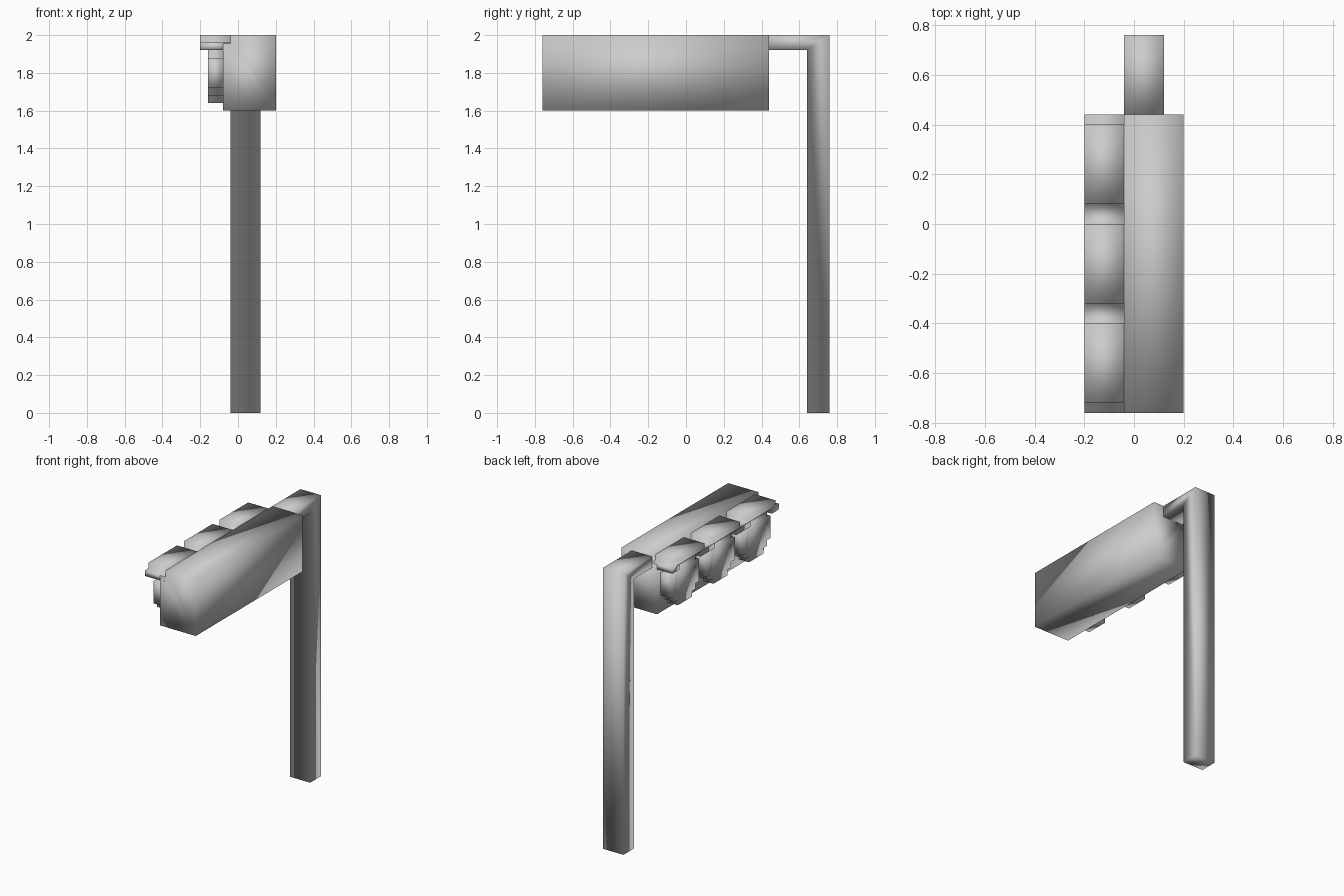
import bpy
import bmesh

cube = bpy.data.objects.get("Cube")
if cube:
    bpy.data.objects.remove(cube, do_unlink=True)

grey = bpy.data.materials.new("light_grey")
grey.use_nodes = True
colour = (0.6, 0.6, 0.6, 1)
grey.diffuse_color = colour
grey.node_tree.nodes["Principled BSDF"].inputs["Base Color"].default_value = colour


def extrude(name, profile, axis, start, end):
    """Sweep a flat outline along x (outline is y, z) or y (outline is x, z)."""
    bm = bmesh.new()
    place = (lambda a, b: (start, a, b)) if axis == "x" else (lambda a, b: (a, start, b))
    face = bm.faces.new([bm.verts.new(place(a, b)) for a, b in profile])
    swept = bmesh.ops.extrude_face_region(bm, geom=[face])
    length = end - start
    shift = (length, 0, 0) if axis == "x" else (0, length, 0)
    verts = [v for v in swept["geom"] if isinstance(v, bmesh.types.BMVert)]
    bmesh.ops.translate(bm, vec=shift, verts=verts)
    bmesh.ops.recalc_face_normals(bm, faces=bm.faces)
    for f in bm.faces:
        f.smooth = True
    mesh = bpy.data.meshes.new(name)
    bm.to_mesh(mesh)
    bm.free()
    mesh.materials.append(grey)
    obj = bpy.data.objects.new(name, mesh)
    bpy.context.collection.objects.link(obj)
    return obj


# Post with a short arm at the top
extrude("post_and_arm", [(0.64, 0), (0.76, 0), (0.76, 2), (0.44, 2),
                         (0.44, 1.92), (0.64, 1.92)], "x", -0.04, 0.12)

# Signal housing with a step along its top edge for the hoods
extrude("housing", [(-0.08, 1.6), (0.2, 1.6), (0.2, 2), (-0.04, 2),
                    (-0.04, 1.955), (-0.08, 1.955)], "y", -0.76, 0.44)

# Stepped round lamps: outline of one quarter, mirrored
quarter = [(0.16, 0.08), (0.12, 0.08), (0.12, 0.12), (0.08, 0.12), (0.08, 0.16)]
half = quarter + [(-y, z) for y, z in reversed(quarter)]
outline = half + [(-y, -z) for y, z in half]
centres = {"front": -0.56, "middle": -0.16, "back": 0.24}
for label, cy in centres.items():
    extrude(label + "_lamp", [(cy + y, 1.8 + z) for y, z in outline], "x", -0.16, -0.08)

# Hoods: raised plates over the lamps, joined by lower side lips
upper, lower = [], []
for cy in centres.values():
    upper += [(cy - 0.16, 1.96), (cy - 0.16, 2), (cy + 0.16, 2), (cy + 0.16, 1.96)]
    lower += [(cy - 0.12, 1.92), (cy - 0.12, 1.955), (cy + 0.12, 1.955), (cy + 0.12, 1.92)]
ends = [(0.44, 1.96), (0.44, 1.92)]
extrude("lamp_hoods", [(-0.76, 1.92), (-0.76, 1.96)] + upper + ends + lower[::-1],
        "x", -0.2, -0.04)
